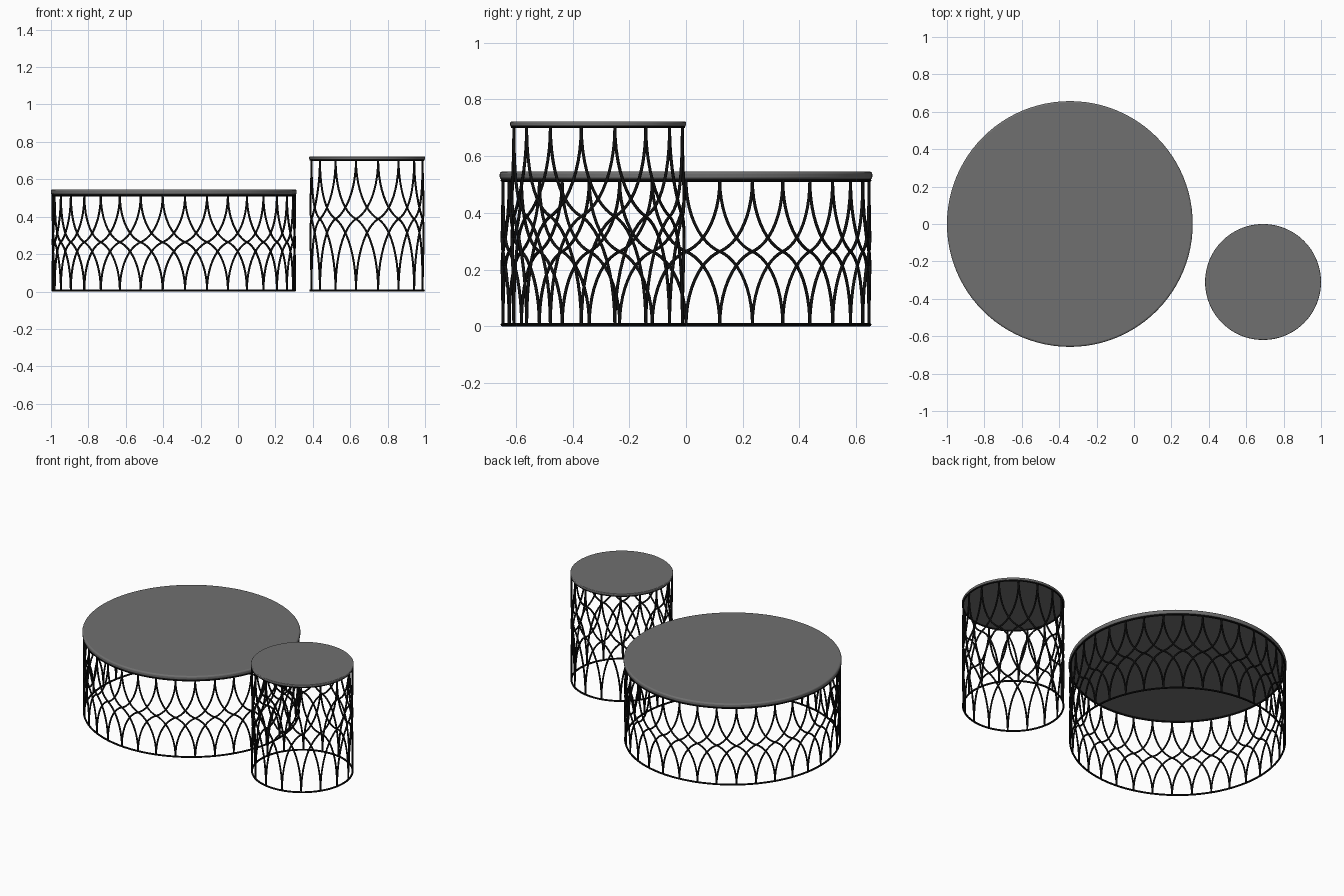
import bpy, math

if "Cube" in bpy.data.objects:
    bpy.data.objects.remove(bpy.data.objects["Cube"])


def material(name, v):
    m = bpy.data.materials.new(name)
    m.diffuse_color = (v, v, v, 1)
    m.use_nodes = True
    m.node_tree.nodes["Principled BSDF"].inputs["Base Color"].default_value = m.diffuse_color
    return m


BLACK = material("black_metal", 0.005)
GREY = material("grey_top", 0.16)


def tabletop(name, cx, cy, r, z0, z1, bevel):
    bpy.ops.mesh.primitive_cylinder_add(vertices=96, radius=r, depth=z1 - z0,
                                        location=(cx, cy, (z0 + z1) / 2))
    ob = bpy.context.object
    ob.name = name
    ob.data.materials.append(GREY)
    mod = ob.modifiers.new("rounded_rim", 'BEVEL')
    mod.width, mod.segments = bevel, 3
    mod.limit_method = 'ANGLE'
    bpy.ops.object.shade_smooth_by_angle()


def ring(name, cx, cy, r, z, tube):
    bpy.ops.mesh.primitive_torus_add(location=(cx, cy, z), major_radius=r, minor_radius=tube,
                                     major_segments=96, minor_segments=8)
    ob = bpy.context.object
    ob.name = name
    ob.data.materials.append(BLACK)
    bpy.ops.object.shade_smooth_by_angle()


def lattice(name, cx, cy, r, count, offset, z0, zm, z1, tube):
    # each wire leaves the floor upright, leans over at mid height and ends two steps along
    cu = bpy.data.curves.new(name, 'CURVE')
    cu.dimensions = '3D'
    cu.bevel_depth, cu.bevel_resolution = tube, 2
    cu.use_fill_caps = True
    step = 2 * math.pi / count
    lean = lambda u: (1 - math.sqrt(1 - (0.97 * u) ** 2)) / (1 - math.sqrt(1 - 0.97 ** 2))
    half = [math.sin(math.pi / 2 * k / 12) for k in range(13)]
    path = [(lean(u), z0 + (zm - z0) * u) for u in half]
    path += [(2 - lean(u), z1 - (z1 - zm) * u) for u in reversed(half[:-1])]
    for i in range(count):
        for side in (1, -1):
            sp = cu.splines.new('POLY')
            sp.points.add(len(path) - 1)
            for p, (s, z) in zip(sp.points, path):
                a = (i + offset + side * s) * step
                p.co = (cx + r * math.cos(a), cy + r * math.sin(a), z, 1)
            sp.use_smooth = True
    ob = bpy.data.objects.new(name, cu)
    cu.materials.append(BLACK)
    bpy.context.collection.objects.link(ob)


# low wide table
X, Y = -0.343, 0.0
tabletop("large_top", X, Y, 0.657, 0.518, 0.546, 0.009)
ring("large_upper_ring", X, Y, 0.648, 0.515, 0.006)
ring("large_base_ring", X, Y, 0.648, 0.006, 0.006)
lattice("large_lattice", X, Y, 0.648, 34, 0, 0.006, 0.264, 0.515, 0.0055)

# tall narrow table
X, Y = 0.69, -0.31
tabletop("small_top", X, Y, 0.31, 0.706, 0.722, 0.004)
ring("small_upper_ring", X, Y, 0.303, 0.704, 0.005)
ring("small_base_ring", X, Y, 0.303, 0.006, 0.006)
lattice("small_lattice", X, Y, 0.303, 16, 0.5, 0.006, 0.388, 0.704, 0.0055)
